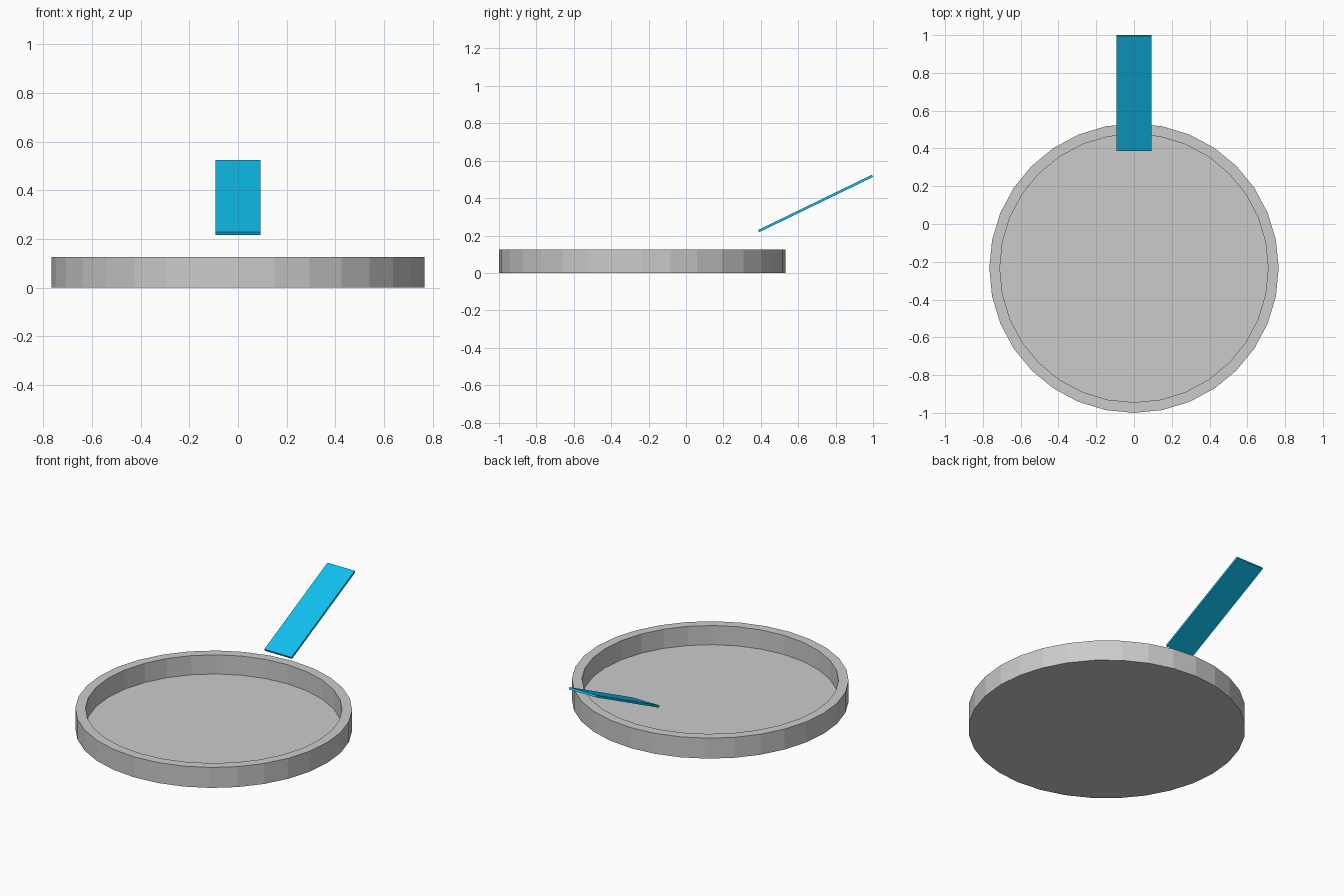
import bpy, bmesh, math

if "Cube" in bpy.data.objects:
    bpy.data.objects.remove(bpy.data.objects["Cube"])

SIDES, R_OUT, R_IN = 32, 0.766, 0.71
HEIGHT, FLOOR, PAN_Y = 0.125, 0.008, -0.234


def add_object(name, bm):
    bmesh.ops.recalc_face_normals(bm, faces=bm.faces)
    mesh = bpy.data.meshes.new(name)
    bm.to_mesh(mesh)
    bm.free()
    obj = bpy.data.objects.new(name, mesh)
    bpy.context.collection.objects.link(obj)
    return obj


# Shallow round pan: outer wall, rim, inner wall, floor
bm = bmesh.new()
rings = []
for r, z in [(R_OUT, 0), (R_OUT, HEIGHT), (R_IN, HEIGHT), (R_IN, FLOOR)]:
    rings.append([bm.verts.new((r * math.cos(2 * math.pi * i / SIDES),
                                r * math.sin(2 * math.pi * i / SIDES), z))
                  for i in range(SIDES)])
for a, b in zip(rings, rings[1:]):
    for i in range(SIDES):
        j = (i + 1) % SIDES
        bm.faces.new((a[i], a[j], b[j], b[i]))
bm.faces.new(rings[0])
bm.faces.new(rings[-1])
pan = add_object("pan", bm)
pan.location.y = PAN_Y

# Floating tilted handle: thin flat slab
bm = bmesh.new()
bmesh.ops.create_cube(bm, size=1)
bmesh.ops.scale(bm, vec=(0.184, 0.677, 0.013), verts=bm.verts)
handle = add_object("handle", bm)
handle.location = (0, 0.6925, 0.371)
handle.rotation_euler.x = math.radians(25.9)

# Bright blue handle colour
blue = bpy.data.materials.new("handle_blue")
blue.diffuse_color = (0.005, 0.53, 0.87, 1)
blue.use_nodes = True
blue.node_tree.nodes["Principled BSDF"].inputs["Base Color"].default_value = blue.diffuse_color
handle.data.materials.append(blue)
